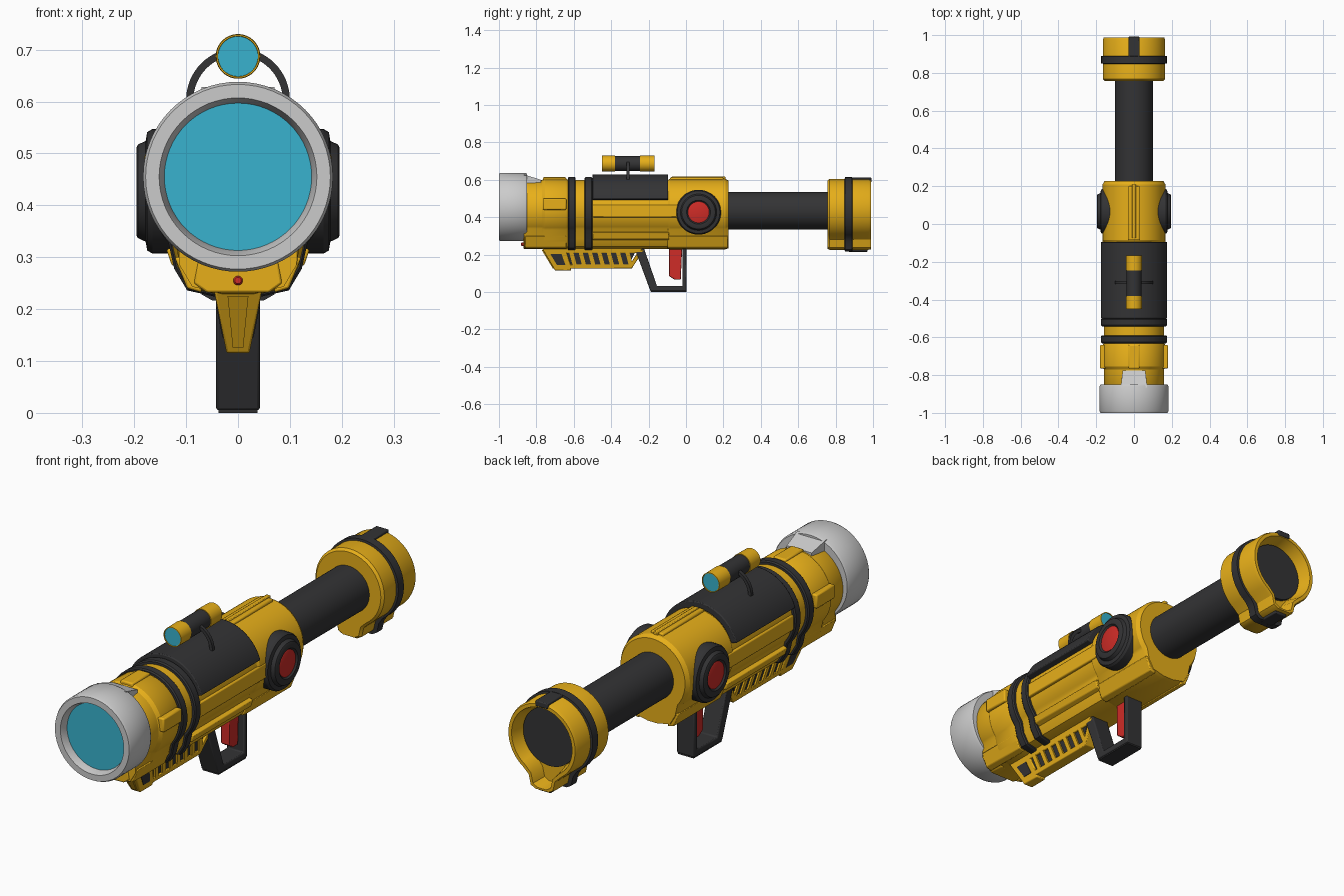
import bpy, bmesh
from math import sin, cos, pi, radians

if "Cube" in bpy.data.objects:
    bpy.data.objects.remove(bpy.data.objects["Cube"])


def material(name, rgb):
    m = bpy.data.materials.new(name)
    m.diffuse_color = (*rgb, 1)
    m.use_nodes = True
    m.node_tree.nodes["Principled BSDF"].inputs["Base Color"].default_value = m.diffuse_color
    return m


YELLOW = material("yellow", (0.80, 0.43, 0.01))
BLACK = material("black", (0.033, 0.033, 0.035))
CYAN = material("cyan", (0.04, 0.45, 0.62))
RED = material("red", (0.62, 0.025, 0.02))


def loft(name, rings, mat=None, bevel=0):
    """Skin equal-length rings of 3D points and cap both ends."""
    bm = bmesh.new()
    vs = [[bm.verts.new(p) for p in r] for r in rings]
    n = len(vs[0])
    for a, b in zip(vs, vs[1:]):
        for i in range(n):
            j = (i + 1) % n
            bm.faces.new((a[i], a[j], b[j], b[i]))
    bm.faces.new(vs[0][::-1])
    bm.faces.new(vs[-1])
    bmesh.ops.recalc_face_normals(bm, faces=bm.faces)
    me = bpy.data.meshes.new(name)
    bm.to_mesh(me)
    bm.free()
    me.shade_smooth()
    me.set_sharp_from_angle(angle=radians(30))
    ob = bpy.data.objects.new(name, me)
    bpy.context.collection.objects.link(ob)
    if mat:
        me.materials.append(mat)
    if bevel:
        b = ob.modifiers.new("bevel", 'BEVEL')
        b.width, b.segments, b.limit_method = bevel, 2, 'ANGLE'
    return ob


def lathe_y(name, cz, prof, mat=None, n=64):
    return loft(name, [[(r * cos(2 * pi * i / n), y, cz + r * sin(2 * pi * i / n))
                        for i in range(n)] for y, r in prof], mat)


def lathe_x(name, cy, cz, prof, side, mat=None, n=48):
    return loft(name, [[(side * x, cy + r * cos(2 * pi * i / n), cz + r * sin(2 * pi * i / n))
                        for i in range(n)] for x, r in prof], mat)


def along_y(name, pts, y0, y1, mat=None, bevel=0):
    return loft(name, [[(x, y, z) for x, z in pts] for y in (y0, y1)], mat, bevel)


def across_x(name, pts, width, mat=None, bevel=0):
    """Side profile (y, z) spread to half width, a number or function of z."""
    w = width if callable(width) else lambda z: width
    return loft(name, [[(s * w(z), y, z) for y, z in pts] for s in (-1, 1)], mat, bevel)


def box(name, x0, x1, y0, y1, z0, z1, mat=None, bevel=0):
    return along_y(name, [(x0, z0), (x1, z0), (x1, z1), (x0, z1)], y0, y1, mat, bevel)


BODY_KEEL = [(0.113, 0.285), (0.088, 0.243), (0.03, 0.230)]
CUP_KEEL = [(0.066, 0.280), (0.056, 0.238), (0.035, 0.226)]


def section(y, r, grow=0, keel=BODY_KEEL, start=-40, cz=0.44):
    """Round section with a keel at the bottom."""
    n = 48
    pts = [(r * cos(radians(start + (180 - 2 * start) * i / n)),
            cz + r * sin(radians(start + (180 - 2 * start) * i / n))) for i in range(n + 1)]
    low = [(x + grow, z - grow * 0.7) for x, z in keel]
    pts += [(-x, z) for x, z in low] + low[::-1]
    return [(x, y, z) for x, z in pts]


# front lens and ring
lathe_y("lens_ring", 0.455, [(-0.85, 0.1), (-0.85, 0.178), (-0.86, 0.183), (-0.99, 0.183),
                             (-1.0, 0.178), (-1.0, 0.152), (-0.97, 0.142), (-0.955, 0.142)])
lathe_y("front_lens", 0.455, [(-0.95, 0.142), (-0.968, 0.142)], CYAN)
loft("lens_bracket", [[(s * w, y, z) for s, z in ((-1, 0.55), (1, 0.55), (1, t), (-1, t))]
                      for y, w, t in ((-0.865, 0.07, 0.628), (-0.775, 0.06, 0.6))])

# body sections
loft("nose", [section(-0.865, 0.15), section(-0.85, 0.158), section(-0.76, 0.158)], YELLOW)
loft("front_collar", [section(-0.77, 0.158, 0), section(-0.755, 0.168, .004),
                      section(-0.645, 0.168, .004), section(-0.63, 0.16)], YELLOW)
loft("main_body", [section(-0.64, 0.16), section(0.20, 0.16), section(0.225, 0.145, -0.01)], YELLOW)
loft("rear_body", [section(-0.095, 0.16), section(-0.085, 0.166, .002),
                   section(0.21, 0.166, .002), section(0.228, 0.155, -.006)], YELLOW)
for k, y in enumerate((-0.632, -0.542)):
    loft(f"body_band_{k}", [section(y, 0.170, .006), section(y + .006, 0.175, .01),
                            section(y + .036, 0.175, .01), section(y + .042, 0.170, .006)], BLACK)

# collar pads and body ridges
box("collar_top_pad", -0.03, 0.03, -0.765, -0.64, 0.57, 0.614, YELLOW, 0.006)
box("rear_top_ridge", -0.03, 0.03, -0.085, 0.2, 0.57, 0.614, YELLOW, 0.006)
box("rear_top_rib", -0.01, 0.01, -0.075, 0.21, 0.58, 0.619, YELLOW, 0.003)
for s, side in ((-1, "left"), (1, "right")):
    box(f"collar_pad_{side}", s * 0.14, s * 0.18, -0.765, -0.64, 0.44, 0.50, YELLOW, 0.006)
    box(f"side_rail_{side}", s * 0.13, s * 0.168, -0.5, 0.0, 0.40, 0.465, YELLOW, 0.005)
    along_y(f"lower_rail_{side}", [(s * x, z) for x, z in
            ((0.09, 0.33), (0.138, 0.315), (0.128, 0.285), (0.09, 0.27))], -0.5, -0.09, YELLOW, 0.004)
    for k, (y0, y1) in enumerate(((-0.1, 0.225), (-0.86, -0.64))):
        along_y(f"skirt_{side}_{k}", [(s * x, z) for x, z in
                ((0.07, 0.30), (0.122, 0.30), (0.098, 0.240), (0.07, 0.232))], y0, y1, YELLOW, 0.004)
along_y("chin_plate", [(-0.075, 0.30), (0.075, 0.30), (0.085, 0.25), (0.06, 0.232),
                       (-0.06, 0.232), (-0.085, 0.25)], -0.87, -0.8, YELLOW, 0.004)
lathe_y("front_light", 0.255, [(-0.86, 0.009), (-0.878, 0.009), (-0.882, 0.006)], RED, 20)


def arc(r0, r1, cz, a0, a1, n=32):
    angs = [radians(a0 + (a1 - a0) * i / n) for i in range(n + 1)]
    return ([(r1 * cos(a), cz + r1 * sin(a)) for a in angs] +
            [(r0 * cos(a), cz + r0 * sin(a)) for a in reversed(angs)])


# black top cover
along_y("top_cover", arc(0.155, 0.184, 0.445, 17, 163), -0.5, -0.095, BLACK, 0.004)

# scope and its arch mount
along_y("scope_arch", arc(0.086, 0.1, 0.603, 0, 180), -0.318, -0.303, BLACK)
lathe_y("scope_tube", 0.687, [(-0.39, 0.04), (-0.235, 0.04)], BLACK)
for name, a, b in (("front", -0.45, -0.38), ("rear", -0.168, -0.245)):
    d = 0.006 if b > a else -0.006
    lathe_y(f"scope_cap_{name}", 0.687, [(a + d, 0.038), (a, 0.039), (a, 0.042), (b, 0.043)], YELLOW)
    lathe_y(f"scope_lens_{name}", 0.687, [(a + 2 * d, 0.0385), (a + d / 2, 0.0385)], CYAN)

# side knobs
for s, side in ((-1, "left"), (1, "right")):
    lathe_x(f"knob_{side}", 0.067, 0.427, [(0.12, 0.12), (0.165, 0.12), (0.175, 0.114), (0.178, 0.097),
            (0.193, 0.09), (0.196, 0.084), (0.196, 0.064), (0.188, 0.058), (0.184, 0.05)], s, BLACK)
    lathe_x(f"knob_button_{side}", 0.067, 0.427, [(0.18, 0.057), (0.190, 0.057), (0.192, 0.052)], s, RED)

# rear tube
lathe_y("rear_tube", 0.435, [(0.2, 0.1), (0.8, 0.1)], BLACK)


# rear cup with keel notch
def cup(y, r, grow=0):
    return section(y, r, grow, CUP_KEEL, -56)


loft("rear_cup", [cup(0.757, 0.155, -.008), cup(0.767, 0.165), cup(0.975, 0.165), cup(0.988, 0.160, -.003),
                  cup(0.988, 0.145, -.014), cup(0.92, 0.128, -.022)], YELLOW)
loft("cup_band", [cup(0.848, 0.163), cup(0.850, 0.174, .014), cup(0.888, 0.174, .014), cup(0.89, 0.163)], BLACK)
lathe_y("cup_inner_disc", 0.44, [(0.91, 0.126), (0.935, 0.126)], BLACK)
box("cup_top_clip", -0.03, 0.03, 0.87, 0.992, 0.588, 0.612, BLACK, 0.004)
box("cup_bottom_clip", -0.03, 0.03, 0.87, 0.97, 0.215, 0.232, BLACK, 0.004)

# trigger guard handle and trigger
across_x("handle_loop", [(-0.275, 0.235), (-0.19, 0.005), (0.004, 0.005), (0.004, 0.25), (-0.018, 0.25),
                         (-0.018, 0.032), (-0.155, 0.032), (-0.225, 0.235)], 0.042, BLACK, 0.005)
across_x("handle_foot", [(-0.188, 0.0), (0.002, 0.0), (0.002, 0.012), (-0.19, 0.012)], 0.038, BLACK)
across_x("trigger", [(-0.09, 0.25), (-0.09, 0.085), (-0.06, 0.066), (-0.028, 0.066), (-0.02, 0.25)],
         0.02, RED, 0.004)


# vented lower rail
def taper(z):
    return 0.022 + 0.2 * (z - 0.115)


across_x("rail_core", [(-0.74, 0.235), (-0.69, 0.13), (-0.31, 0.14), (-0.26, 0.235)],
         lambda z: taper(z) - 0.008, BLACK)
across_x("rail_bottom", [(-0.63, 0.148), (-0.63, 0.126), (-0.29, 0.126), (-0.225, 0.225),
                         (-0.25, 0.225), (-0.30, 0.148)], taper, YELLOW, 0.003)
across_x("rail_top", [(-0.76, 0.24), (-0.75, 0.208), (-0.25, 0.208), (-0.23, 0.24)], taper, YELLOW, 0.003)
for k in range(7):
    y = -0.625 + k * 0.05
    across_x(f"rail_rib_{k}", [(y, 0.214), (y + 0.022, 0.214), (y + 0.042, 0.14), (y + 0.02, 0.14)],
             taper, YELLOW)
across_x("rail_nose", [(-0.77, 0.235), (-0.70, 0.115), (-0.615, 0.115), (-0.615, 0.14), (-0.64, 0.215),
                       (-0.60, 0.235)], taper, YELLOW, 0.004)
across_x("rail_nose_vent", [(-0.725, 0.203), (-0.69, 0.145), (-0.645, 0.145), (-0.665, 0.203)],
         lambda z: taper(z) + 0.002, BLACK)
loft("rail_front_rib", [[(s * w, y + d, z) for s, d in ((-1, -.006), (1, -.006), (1, .02), (-1, .02))]
                        for w, y, z in ((0.02, -0.765, 0.225), (0.01, -0.705, 0.125))], YELLOW)
